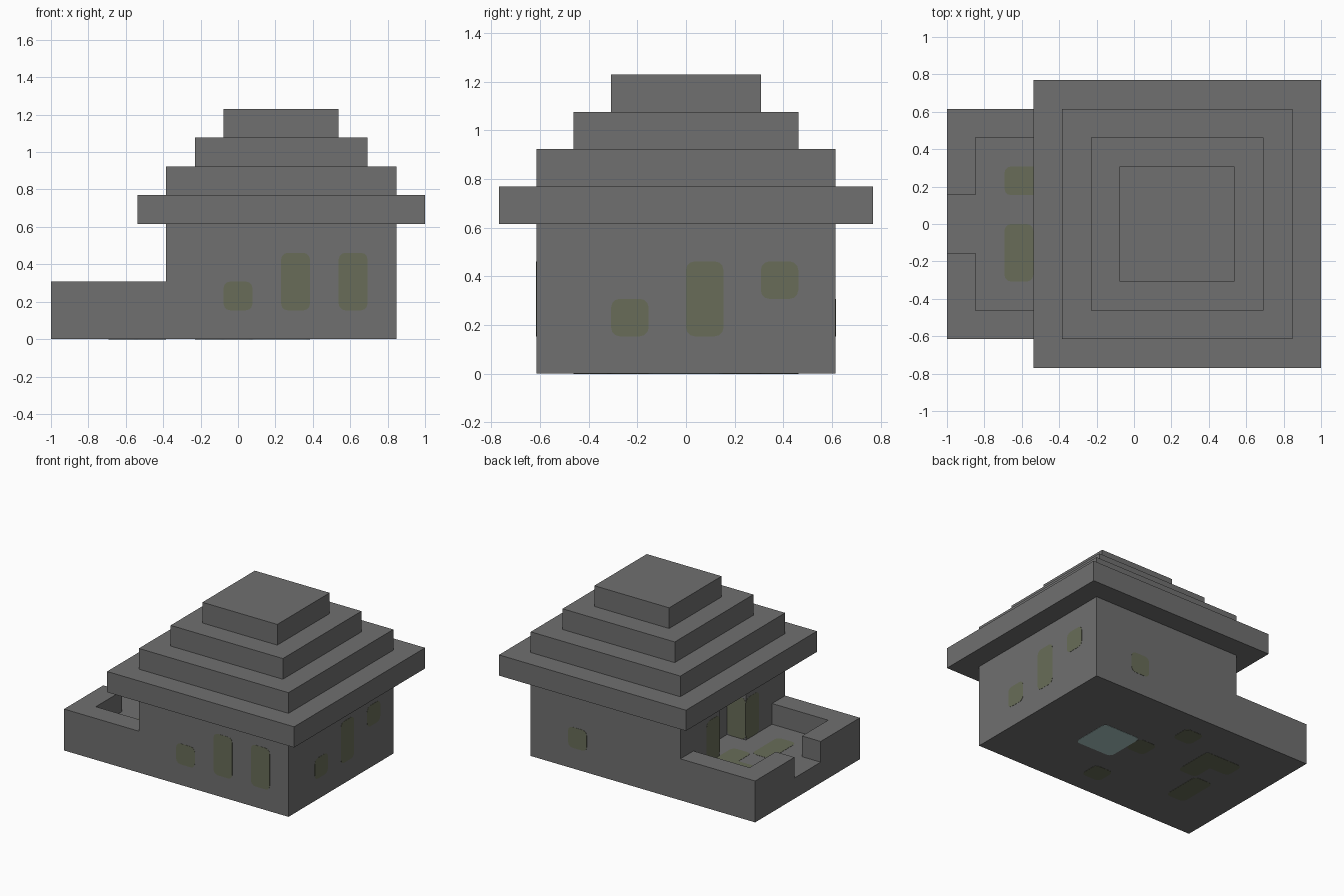
import bpy
import bmesh
from mathutils import Vector

if "Cube" in bpy.data.objects:
    bpy.data.objects.remove(bpy.data.objects["Cube"])

U = 2 / 13        # size of one building block
THIN = 0.0015     # how far painted plates stand out


def material(name, rgb):
    m = bpy.data.materials.new(name)
    m.use_nodes = True
    color = (*rgb, 1)
    m.diffuse_color = color
    bsdf = next(n for n in m.node_tree.nodes if n.type == 'BSDF_PRINCIPLED')
    bsdf.inputs["Base Color"].default_value = color
    return m


STONE = material("grey stone", (0.16, 0.16, 0.16))
MOSS = material("mossy stone", (0.14, 0.152, 0.098))
CRYSTAL = material("pale crystal", (0.41, 0.58, 0.57))


def box(name, lo, hi, mat, round_axis=None):
    """Box between two block coordinates, optionally with rounded outline."""
    lo, hi = Vector(lo), Vector(hi)
    bm = bmesh.new()
    bmesh.ops.create_cube(bm, size=1)
    for v in bm.verts:
        p = [(lo[i] if v.co[i] < 0 else hi[i]) for i in range(3)]
        v.co = Vector((p[0] - 6.5, p[1], p[2])) * U
    if round_axis is not None:
        edges = []
        for e in bm.edges:
            d = (e.verts[0].co - e.verts[1].co).normalized()
            if abs(d[round_axis]) > 0.9:
                edges.append(e)
        bmesh.ops.bevel(bm, geom=edges, offset=0.035, segments=3,
                        profile=0.5, affect='EDGES')
    mesh = bpy.data.meshes.new(name)
    bm.to_mesh(mesh)
    bm.free()
    mesh.materials.append(mat)
    ob = bpy.data.objects.new(name, mesh)
    bpy.context.collection.objects.link(ob)
    return ob


def carve(target, lo, hi):
    cutter = box("cutter", lo, hi, STONE)
    cutter.hide_render = True
    mod = target.modifiers.new("carve", 'BOOLEAN')
    mod.operation = 'DIFFERENCE'
    mod.solver = 'EXACT'
    mod.object = cutter
    bpy.context.view_layer.objects.active = target
    bpy.ops.object.modifier_apply(modifier=mod.name)
    bpy.data.objects.remove(cutter)


def plate(name, axis, lo, hi, mat=MOSS):
    """Thin rounded plate lying on the face where lo and hi share an axis."""
    lo, hi = list(lo), list(hi)
    lo[axis] -= THIN / U
    hi[axis] += THIN / U
    box(name, lo, hi, mat, axis)


# House and walled porch in one block, then hollowed
body = box("house_body", (0, -4, 0), (12, 4, 4), STONE)
carve(body, (-1, -5, 2), (4, 5, 5))          # space above the porch
carve(body, (1, -3, 1), (4, 3, 3))           # porch basin
carve(body, (-1, -1, 1), (2, 1, 3))          # porch entry
carve(body, (3, -1, 1), (5, 1, 5))           # doorway recess

# Stepped roof
for i, half in enumerate((5, 4, 3, 2)):
    box(f"roof_tier_{i + 1}", (8 - half, -half, 4 + i),
        (8 + half, half, 5 + i), STONE)

# Moss on the front wall
for x, top in ((6, 2), (8, 3), (10, 3)):
    plate("front_wall_moss", 1, (x, -4, 1), (x + 1, -4, top))

# Moss on the left wall
for y, low, top in ((-2, 1, 2), (0, 1, 3), (2, 2, 3)):
    plate("left_wall_moss", 0, (12, y, low), (12, y + 1, top))

# Moss on the back wall
plate("back_wall_moss", 1, (9, 4, 1), (10, 4, 2))

# Moss beside the doorway
plate("door_jamb_moss", 1, (4, -1, 1), (5, -1, 3))
for y in (-2, 1):
    plate("door_side_moss", 0, (4, y, 1), (4, y + 1, 3))

# Moss through the porch floor, seen above and below
for z in (0, 1):
    plate("porch_floor_moss", 2, (2, -2, z), (3, 0, z))
    plate("porch_floor_moss", 2, (2, 1, z), (4, 2, z))
    plate("porch_floor_moss", 2, (3, 0, z), (4, 2, z))

# Moss and crystal slab under the house
for x, y in ((6, 0), (6, -3), (5, 2)):
    plate("underside_moss", 2, (x, y, 0), (x + 1, y + 1, 0))
plate("underside_crystal", 2, (7, -1, 0), (9, 1, 0), CRYSTAL)
